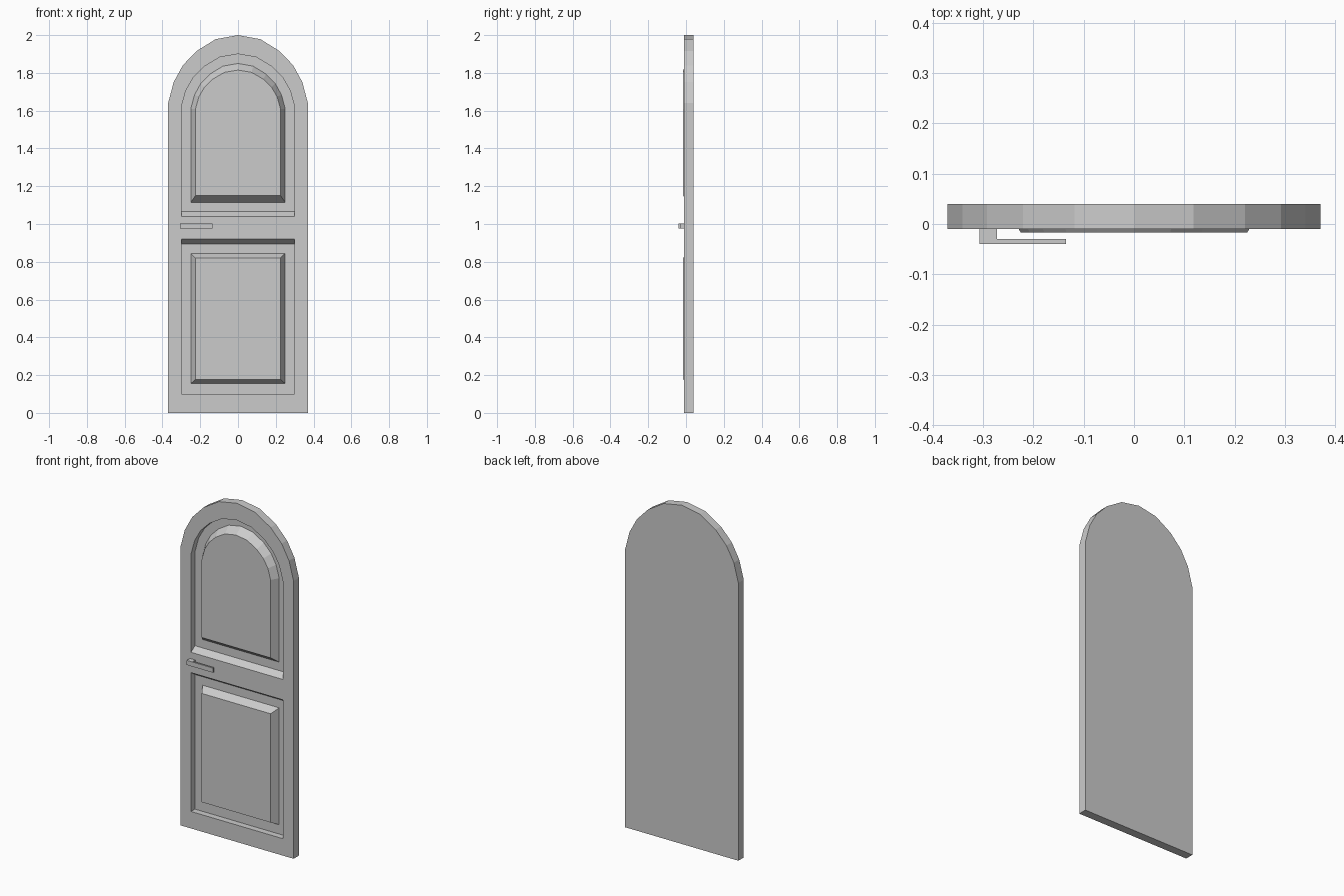
import bpy, bmesh

if "Cube" in bpy.data.objects:
    bpy.data.objects.remove(bpy.data.objects["Cube"])

FRONT, FLOOR, BACK, RAISED = -0.01, 0.027, 0.04, -0.017

# quarter arch as fractions of half width and rise
ARCH = [(1, 0), (0.92, 0.31), (0.79, 0.555), (0.595, 0.765), (0.32, 0.94), (0, 1)]


def arch(half, bottom, spring, top):
    right = [(half * u, spring + (top - spring) * v) for u, v in ARCH]
    left = [(-x, z) for x, z in reversed(right[:-1])]
    return [(-half, bottom), (half, bottom)] + right + left


def rect(half, bottom, top):
    return [(-half, bottom), (half, bottom), (half, top), (-half, top)]


def loft(name, sections):
    """Closed solid through (y, outline) sections."""
    bm = bmesh.new()
    rings = [[bm.verts.new((x, y, z)) for x, z in pts] for y, pts in sections]
    n = len(rings[0])
    for a, b in zip(rings, rings[1:]):
        for i in range(n):
            j = (i + 1) % n
            bm.faces.new((a[i], a[j], b[j], b[i]))
    bm.faces.new(rings[0])
    bm.faces.new(rings[-1])
    bmesh.ops.recalc_face_normals(bm, faces=bm.faces)
    mesh = bpy.data.meshes.new(name)
    bm.to_mesh(mesh)
    bm.free()
    ob = bpy.data.objects.new(name, mesh)
    bpy.context.collection.objects.link(ob)
    return ob


# door slab with arched head
outer = arch(0.37, 0, 1.64, 2.0)
door = loft("door_frame", [(FRONT, outer), (BACK, outer)])

# recesses, each with one sloped edge along the middle rail
upper_open = arch(0.30, 1.04, 1.62, 1.90)
lower_open = rect(0.30, 0.10, 0.92)
cutters = [
    loft("upper_recess_cutter", [(-0.05, upper_open), (FRONT, upper_open),
                                 (FLOOR, arch(0.30, 1.065, 1.62, 1.90))]),
    loft("lower_recess_cutter", [(-0.05, lower_open), (FRONT, lower_open),
                                 (FLOOR, rect(0.30, 0.10, 0.895))]),
]
for c in cutters:
    c.hide_render = True
    c.hide_set(True)
    mod = door.modifiers.new("recess", 'BOOLEAN')
    mod.operation = 'DIFFERENCE'
    mod.solver = 'EXACT'
    mod.object = c

# raised panels with bevelled borders
loft("upper_panel", [(FLOOR, arch(0.25, 1.115, 1.61, 1.85)),
                     (RAISED, arch(0.225, 1.15, 1.61, 1.815))])
loft("lower_panel", [(FLOOR, rect(0.25, 0.155, 0.845)),
                     (RAISED, rect(0.225, 0.178, 0.82))])

# L-shaped lever handle, plan outline extruded upwards
plan = [(-0.307, FRONT), (-0.307, -0.04), (-0.135, -0.04),
        (-0.135, -0.03), (-0.272, -0.03), (-0.272, FRONT)]
bm = bmesh.new()
base = bm.faces.new([bm.verts.new((x, y, 0.975)) for x, y in plan])
ext = bmesh.ops.extrude_face_region(bm, geom=[base], use_keep_orig=True)
bmesh.ops.translate(bm, vec=(0, 0, 0.027),
                    verts=[g for g in ext["geom"] if isinstance(g, bmesh.types.BMVert)])
bmesh.ops.recalc_face_normals(bm, faces=bm.faces)
mesh = bpy.data.meshes.new("lever_handle")
bm.to_mesh(mesh)
bm.free()
bpy.context.collection.objects.link(bpy.data.objects.new("lever_handle", mesh))
